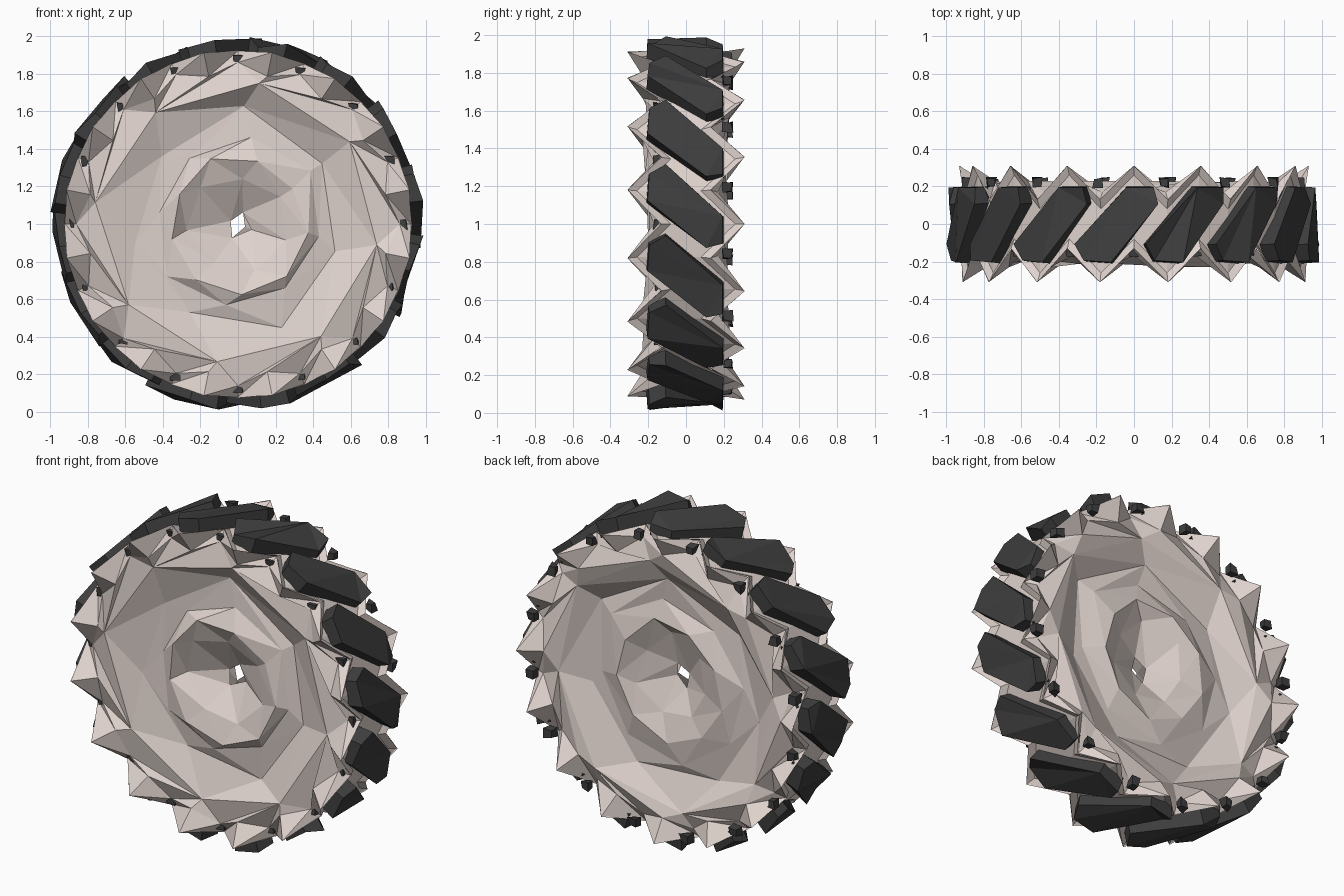
import bpy, math, random
from mathutils import Vector

if "Cube" in bpy.data.objects:
    bpy.data.objects.remove(bpy.data.objects["Cube"])

random.seed(4)
N = 16                      # tread lugs round the wheel
STEP = 2 * math.pi / N


def material(name, rgb):
    m = bpy.data.materials.new(name)
    m.diffuse_color = (*rgb, 1)
    m.use_nodes = True
    m.node_tree.nodes["Principled BSDF"].inputs["Base Color"].default_value = m.diffuse_color
    return m


CREAM = material("cream", (0.74, 0.65, 0.61))
DARK = material("dark_rubber", (0.047, 0.047, 0.047))


def polar(r, a, y):
    """Angle a runs clockwise from the top, seen from the front."""
    return Vector((r * math.sin(a), y, 1 + r * math.cos(a)))


def make(name, verts, faces, mat):
    me = bpy.data.meshes.new(name)
    me.from_pydata([tuple(v) for v in verts], [], faces)
    me.validate()
    me.materials.append(mat)
    ob = bpy.data.objects.new(name, me)
    bpy.context.collection.objects.link(ob)
    return ob


def zipper(a, b, aa, ab, flip):
    """Triangulate between two rings of vertex ids with angles aa and ab."""
    faces, i, j, n, m = [], 0, 0, len(a), len(b)
    tau = 2 * math.pi
    while i < n or j < m:
        na = aa[(i + 1) % n] + tau * ((i + 1) // n)
        nb = ab[(j + 1) % m] + tau * ((j + 1) // m)
        if j >= m or (i < n and na <= nb):
            f = (a[i % n], a[(i + 1) % n], b[j % m])
            i += 1
        else:
            f = (a[i % n], b[(j + 1) % m], b[j % m])
            j += 1
        faces.append(f[::-1] if flip else f)
    return faces


def side_shell(name, sign, shift, hub):
    """Folded shoulder, faceted sidewall and dished hub of one side."""
    rings = []
    # shoulder zigzag: peaks at tip angles, valleys between
    rings.append([((k + shift) * STEP / 2, 0.93 if k % 2 == 0 else 0.92,
                   0.31 if k % 2 == 0 else 0.13) for k in range(2 * N)])
    rings.append([((k + shift) * STEP / 2, 0.80 if k % 2 == 0 else 0.86,
                   0.23 if k % 2 == 0 else 0.17) for k in range(2 * N)])
    # sides, radius, depth, radius jitter, depth jitter, twist
    for n, r, y, jr, jy, tw in [(8, 0.75, 0.21, 0.03, 0.02, 0.15),
                                (7, 0.58, 0.12, 0.05, 0.02, 0.05),
                                (8, hub, 0.13, 0.03, 0.015, 0.15),
                                (9, 0.36, 0.17, 0.02, 0.02, 0.30),
                                (7, 0.25, 0.12, 0.03, 0.03, 0.10),
                                (4, 0.06, 0.03, 0.02, 0.01, 0.40)]:
        rings.append([(tw + k * 2 * math.pi / n, r + random.uniform(-jr, jr),
                       y + random.uniform(-jy, jy)) for k in range(n)])
    verts, ids = [], []
    for ring in rings:
        ids.append(list(range(len(verts), len(verts) + len(ring))))
        verts += [polar(r, a, sign * y) for a, r, y in ring]
    faces = []
    for q in range(len(rings) - 1):
        faces += zipper(ids[q], ids[q + 1], [p[0] for p in rings[q]],
                        [p[0] for p in rings[q + 1]], sign > 0)
    make(name, verts, faces, CREAM)


side_shell("back_sidewall", 1, 0, 0.48)
side_shell("front_sidewall", -1, 1, 0.45)

# zigzag carcass band joining the two shoulders, sunk along its middle
verts, faces = [], []
for k in range(2 * N):
    a = k * STEP / 2
    y0, y1 = (-0.13, 0.31) if k % 2 == 0 else (-0.31, 0.13)
    verts += [polar(0.925, a, y0), polar(0.90, a, y0 + 0.05),
              polar(0.90, a, y1 - 0.05), polar(0.925, a, y1)]
for k in range(2 * N):
    for c in range(3):
        p, q = 4 * k + c, 4 * ((k + 1) % (2 * N)) + c
        faces.append((p, q, q + 1, p + 1))
make("carcass_band", verts, faces, CREAM)

# slanted tread lugs: (clockwise offset, y) outline, extruded outwards
OUTLINE = [(-0.32, -0.11), (-0.27, -0.20), (-0.12, -0.21),
           (0.13, 0.11), (0.11, 0.20), (-0.04, 0.20)]
verts, faces = [], []
for k in range(N):
    b = len(verts)
    for r, s in ((0.89, 1.0), (0.975, 0.97)):
        for t, y in OUTLINE:
            rr = r + (random.uniform(-0.03, 0.025) if r > 0.9 else 0)
            verts.append(polar(rr, k * STEP + (-0.09 + (t + 0.09) * s) / 0.95, y * s))
    faces += [(b + 6, b + 7, b + 11), (b + 7, b + 8, b + 11),
              (b + 8, b + 9, b + 11), (b + 9, b + 10, b + 11),
              (b + 5, b + 4, b + 3, b + 2), (b + 5, b + 2, b + 1, b)]
    faces += [(b + i, b + (i + 1) % 6, b + 6 + (i + 1) % 6, b + 6 + i) for i in range(6)]
make("tread_lugs", verts, faces, DARK)


def nubs(name, shift, r, y, size):
    """Small rough studs in the shoulder valleys."""
    verts, faces = [], []
    for k in range(N):
        c = polar(r, (k + shift) * STEP, y)
        b = len(verts)
        for dx in (-1, 1):
            for dy in (-1, 1):
                for dz in (-1, 1):
                    j = random.uniform(0.6, 1.15) * size
                    verts.append(c + Vector((dx, dy, dz)) * j)
        faces += [tuple(b + i for i in f) for f in
                  ((0, 1, 3, 2), (4, 6, 7, 5), (0, 4, 5, 1),
                   (2, 3, 7, 6), (0, 2, 6, 4), (1, 5, 7, 3))]
    make(name, verts, faces, DARK)


nubs("back_studs", 0.45, 0.90, 0.22, 0.027)
nubs("front_studs", 0.0, 0.87, -0.145, 0.027)
